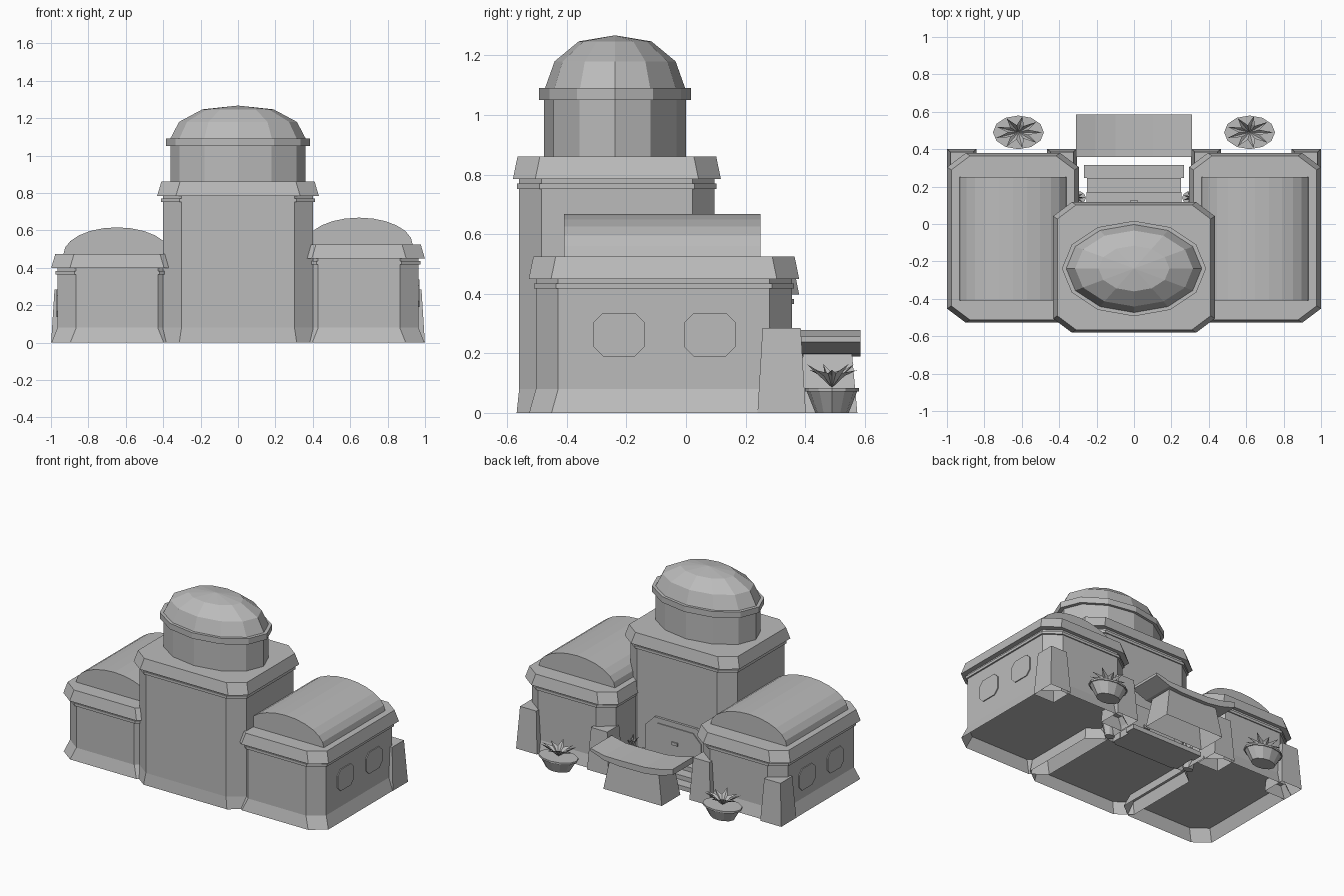
import bpy, bmesh, math

cube = bpy.data.objects.get("Cube")
if cube:
    bpy.data.objects.remove(cube, do_unlink=True)

# One plain stone grey
stone = bpy.data.materials.new("stone_grey")
stone.use_nodes = True
GREY = (0.5, 0.5, 0.5, 1)
stone.diffuse_color = GREY
stone.node_tree.nodes["Principled BSDF"].inputs["Base Color"].default_value = GREY


def finish(name, bm):
    bmesh.ops.recalc_face_normals(bm, faces=bm.faces)
    mesh = bpy.data.meshes.new(name)
    bm.to_mesh(mesh)
    bm.free()
    mesh.materials.append(stone)
    ob = bpy.data.objects.new(name, mesh)
    bpy.context.collection.objects.link(ob)


def loft(name, rings, bottom=True, top=True):
    """Skin a list of equal-length point rings and cap the chosen ends."""
    bm = bmesh.new()
    rows = [[bm.verts.new(p) for p in ring] for ring in rings]
    n = len(rows[0])
    for a, b in zip(rows, rows[1:]):
        for i in range(n):
            j = (i + 1) % n
            bm.faces.new((a[i], a[j], b[j], b[i]))
    if bottom:
        bm.faces.new(rows[0])
    if top:
        bm.faces.new(rows[-1])
    finish(name, bm)


def octagon(cx, cy, hx, hy, dx, dy):
    """Rectangle with cut corners."""
    q = [(hx, hy - dy), (hx - dx, hy)]
    pts = q + [(-x, y) for x, y in reversed(q)]
    pts += [(-x, -y) for x, y in pts]
    return [(cx + x, cy + y) for x, y in pts]


def ellipse(cx, cy, rx, ry, n):
    return [(cx + rx * math.cos(math.tau * i / n), cy + ry * math.sin(math.tau * i / n))
            for i in range(n)]


def at(pts, z):
    return [(x, y, z) for x, y in pts]


def frustum(name, cx, y0, y1, hx, z0, z1, tx=0.0, ty=0.0, bottom=True):
    """Box that narrows by tx and ty at the top."""
    def rect(ax, ay):
        return [(cx - hx + ax, y0 + ay), (cx + hx - ax, y0 + ay),
                (cx + hx - ax, y1 - ay), (cx - hx + ax, y1 - ay)]
    loft(name, [at(rect(0, 0), z0), at(rect(tx, ty), z1)], bottom)


def block(name, cx, cy, hx, hy, flare, top, lip):
    """Cut-corner building block with hollow skirt, moulding and sloped cornice."""
    def ring(grow, z):
        return at(octagon(cx, cy, hx + grow, hy + 0.7 * grow, 0.1, 0.075), z)
    loft(name + "_skirt", [ring(flare, 0), ring(0, 0.08)], bottom=False, top=False)
    loft(name + "_walls", [ring(0, 0.08), ring(0, top - 0.07)])
    loft(name + "_moulding", [ring(0.01, top - 0.108), ring(0.01, top - 0.09)])
    loft(name + "_cornice", [ring(lip, top - 0.075), ring(lip - 0.022, top)])


def extrude_y(name, profile, y0, y1):
    loft(name, [[(x, y, z) for x, z in profile] for y in (y0, y1)])


def planter(name, px, py, rx, ry, height, leaf_height):
    """Flared oval bowl filled to the rim, with a fan of folded leaves."""
    bowl = [(0.62, 0), (0.94, 0.86), (1, 0.86), (1, 1)]
    loft(name, [at(ellipse(px, py, rx * r, ry * r, 12), height * z) for r, z in bowl])

    bm = bmesh.new()
    leaves = 9
    for i in range(leaves):
        a = math.tau * i / leaves

        def spot(r, turn, rise):
            return bm.verts.new((px + 0.92 * rx * r * math.cos(a + turn),
                                 py + 0.96 * ry * r * math.sin(a + turn),
                                 height + leaf_height * rise))
        root = spot(0, 0, 0)
        tip = spot(1, 0, 1 if i % 2 else 0.75)
        keel = spot(0.5, 0, 0.5)
        for turn in (0.36, -0.36):
            edge = spot(0.45, turn, 0.62)
            bm.faces.new((root, keel, edge))
            bm.faces.new((keel, tip, edge))
    finish(name + "_leaves", bm)


# Central hall
block("hall", 0, -0.232, 0.402, 0.328, 0.012, 0.86, 0.03)

# Drum, rim and faceted dome over the hall
CY = -0.238


def oval(rx, ry, z):
    return at(ellipse(0, CY, rx, ry, 12), z)


loft("drum", [oval(0.36, 0.238, 0.85), oval(0.36, 0.238, 1.05)])
loft("dome_rim", [oval(0.385, 0.255, 1.05), oval(0.385, 0.255, 1.09)])
loft("dome", [oval(0.365, 0.237, 1.085), oval(0.315, 0.203, 1.18),
              oval(0.19, 0.122, 1.247), oval(0.002, 0.001, 1.267)])

# Wings: the left one stands a little taller
for side, label, top in ((1, "left", 0.525), (-1, "right", 0.473)):
    cx = side * 0.647
    block(label + "_wing", cx, -0.074, 0.318, 0.43, 0.032, top, 0.034)

    # Barrel vault
    arc = [math.pi * i / 12 for i in range(13)]
    extrude_y(label + "_vault", [(cx + 0.287 * math.cos(a), top - 0.002 + 0.145 * math.sin(a))
                                 for a in arc], -0.41, 0.25)

    # Cut-corner windows as thin plates
    for k, wy in enumerate((-0.225, 0.08)):
        pane = octagon(wy, top - 0.262, 0.086, 0.073, 0.032, 0.032)
        loft(f"{label}_window_{k + 1}", [[(side * x, y, z) for y, z in pane]
                                         for x in (0.963, 0.971)])

    # Leaning hollow buttresses at the rear corners
    for part, bx in (("outer", 0.92), ("inner", 0.385)):
        frustum(f"{label}_{part}_buttress", side * bx, 0.24, 0.402, 0.079, 0, 0.285,
                0.018, 0.017, bottom=False)

    # Large planter outside, small one beside the door
    planter(label + "_planter", side * 0.618, 0.49, 0.136, 0.09, 0.084, 0.08)
    planter(label + "_door_planter", side * 0.312, 0.14, 0.055, 0.038, 0.09, 0.08)

# Rear doorway: chamfered frame, door leaf and handle
def arch(hw, h, cut):
    return [(-hw, 0), (hw, 0), (hw, h - cut), (hw - cut, h), (-hw + cut, h), (-hw, h - cut)]


extrude_y("door_frame", arch(0.23, 0.33, 0.07), 0.09, 0.112)
extrude_y("door", arch(0.195, 0.295, 0.06), 0.09, 0.118)
frustum("door_handle", 0, 0.11, 0.126, 0.022, 0.18, 0.2)

# Steps up to the door
for k, (y0, y1, hx) in enumerate(((0.245, 0.315, 0.268), (0.172, 0.245, 0.25), (0.1, 0.172, 0.255))):
    frustum(f"step_{k + 1}", 0, y0, y1, hx, 0, 0.03 * (k + 1))

# Bench counter: tapered hollow pedestal with an upturned slab
frustum("counter_pedestal", 0, 0.375, 0.575, 0.22, 0, 0.2, 0.035, 0.018, bottom=False)
xs = [-0.31, -0.205, -0.1, 0.1, 0.205, 0.31]
lower = [0.238, 0.208, 0.192, 0.19, 0.2, 0.238]
upper = [0.278, 0.25, 0.235, 0.231, 0.232, 0.256]
extrude_y("counter_slab", list(zip(xs, lower)) + list(zip(xs, upper))[::-1], 0.357, 0.585)
